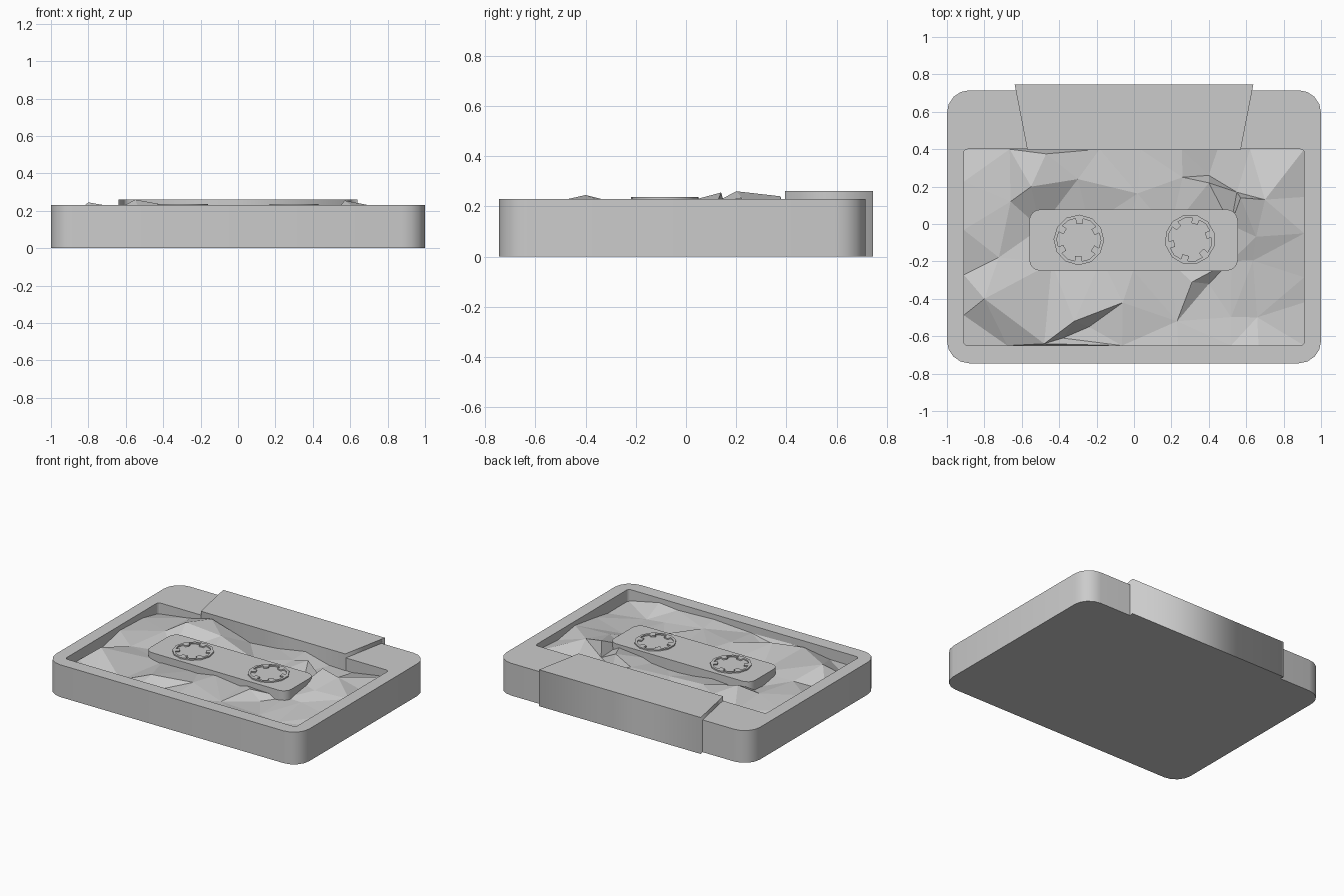
import bpy, bmesh, math, random
from mathutils import Vector
from mathutils.geometry import delaunay_2d_cdt

if "Cube" in bpy.data.objects:
    bpy.data.objects.remove(bpy.data.objects["Cube"])

random.seed(4)


def rounded_rect(x0, x1, y0, y1, r, seg):
    pts = []
    corners = ((x1 - r, y1 - r), (x0 + r, y1 - r), (x0 + r, y0 + r), (x1 - r, y0 + r))
    for k, (cx, cy) in enumerate(corners):
        for i in range(seg + 1):
            a = math.pi / 2 * (k + i / seg)
            pts.append((cx + r * math.cos(a), cy + r * math.sin(a)))
    return pts


def extrude_profile(name, loops, z0, z1):
    """Solid from closed 2D loops; inner loops become holes."""
    cu = bpy.data.curves.new(name + "_profile", 'CURVE')
    cu.dimensions = '2D'
    cu.fill_mode = 'BOTH'
    cu.extrude = (z1 - z0) / 2
    for loop in loops:
        sp = cu.splines.new('POLY')
        sp.points.add(len(loop) - 1)
        for p, (x, y) in zip(sp.points, loop):
            p.co = (x, y, 0, 1)
        sp.use_cyclic_u = True
    tmp = bpy.data.objects.new(name + "_tmp", cu)
    bpy.context.collection.objects.link(tmp)
    bpy.context.view_layer.update()
    dg = bpy.context.evaluated_depsgraph_get()
    me = bpy.data.meshes.new_from_object(tmp.evaluated_get(dg))
    bpy.data.objects.remove(tmp)
    bm = bmesh.new()
    bm.from_mesh(me)
    bmesh.ops.remove_doubles(bm, verts=bm.verts, dist=1e-4)
    bmesh.ops.translate(bm, verts=bm.verts, vec=(0, 0, (z0 + z1) / 2))
    bmesh.ops.recalc_face_normals(bm, faces=bm.faces)
    bm.to_mesh(me)
    bm.free()
    me.name = name
    ob = bpy.data.objects.new(name, me)
    bpy.context.collection.objects.link(ob)
    return ob


def smooth(ob):
    bpy.ops.object.select_all(action='DESELECT')
    ob.select_set(True)
    bpy.context.view_layer.objects.active = ob
    bpy.ops.object.shade_smooth_by_angle(angle=math.radians(30))


# Shell with rectangular recess, and its closed bottom
outer = rounded_rect(-1, 1, -0.745, 0.715, 0.12, 4)
recess = rounded_rect(-0.91, 0.91, -0.65, 0.40, 0.02, 3)
smooth(extrude_profile("shell", [outer, recess], 0, 0.23))
extrude_profile("recess_floor", [recess], 0, 0.09)

# Thick trapezoid block at the back edge
extrude_profile("tape_head_block", [[(-0.57, 0.395), (0.57, 0.395), (0.638, 0.745), (-0.638, 0.745)]], 0, 0.26)

# Raised centre window
smooth(extrude_profile("window_plate", [rounded_rect(-0.56, 0.555, -0.25, 0.078, 0.06, 4)], 0.08, 0.228))


# Toothed reel rings
def reel_ring(name, cx, cy, turn):
    rim = [(cx + 0.135 * math.cos(a), cy + 0.135 * math.sin(a))
           for a in (turn + i * math.tau / 12 for i in range(12))]
    inner = []
    for k in range(6):
        c = turn + k * math.tau / 6
        for da, r in ((-0.17, 0.115), (-0.2, 0.088), (0.2, 0.088), (0.17, 0.115), (0.52, 0.118)):
            inner.append((cx + r * math.cos(c + da), cy + r * math.sin(c + da)))
    extrude_profile(name, [rim, inner], 0.215, 0.237)


reel_ring("left_reel", -0.295, -0.085, 0.5)
reel_ring("right_reel", 0.30, -0.083, 0.25)

# Crumpled low-poly surface inside the recess: ridge points, then scattered ones
points = [(-0.55, 0.20, 0.26), (-0.47, 0.375, 0.24), (-0.30, 0.24, 0.215), (-0.66, 0.12, 0.20),
          (0.26, 0.25, 0.19), (0.40, 0.22, 0.235), (0.57, 0.14, 0.255), (0.70, 0.13, 0.23),
          (0.40, 0.26, 0.15), (0.55, 0.17, 0.15),
          (-0.80, -0.40, 0.245), (-0.06, -0.42, 0.20), (-0.32, -0.52, 0.225), (-0.48, -0.64, 0.19),
          (-0.24, -0.55, 0.15), (-0.38, -0.61, 0.14), (0.23, -0.52, 0.18), (0.31, -0.31, 0.21),
          (0.40, -0.32, 0.15)]
nx, ny = 9, 6
for i in range(nx):
    for j in range(ny):
        x = -0.91 + 1.82 * i / (nx - 1)
        y = -0.65 + 1.05 * j / (ny - 1)
        if 0 < i < nx - 1:
            x += random.uniform(-0.07, 0.07)
        if 0 < j < ny - 1:
            y += random.uniform(-0.06, 0.06)
        if all(math.hypot(x - p[0], y - p[1]) > 0.13 for p in points[:19]):
            points.append((x, y, 0.165 + random.uniform(-0.03, 0.035)))
for x in (-0.91, 0.91):
    for y in (-0.65, 0.40):
        if not any(abs(p[0] - x) + abs(p[1] - y) < 1e-4 for p in points):
            points.append((x, y, 0.16))
verts, _, faces, orig, _, _ = delaunay_2d_cdt([Vector(p[:2]) for p in points], [], [], 0, 1e-5)
me = bpy.data.meshes.new("crumpled_surface")
me.from_pydata([(v.x, v.y, points[o[0]][2]) for v, o in zip(verts, orig)], [], faces)
me.update()
bpy.context.collection.objects.link(bpy.data.objects.new("crumpled_surface", me))
